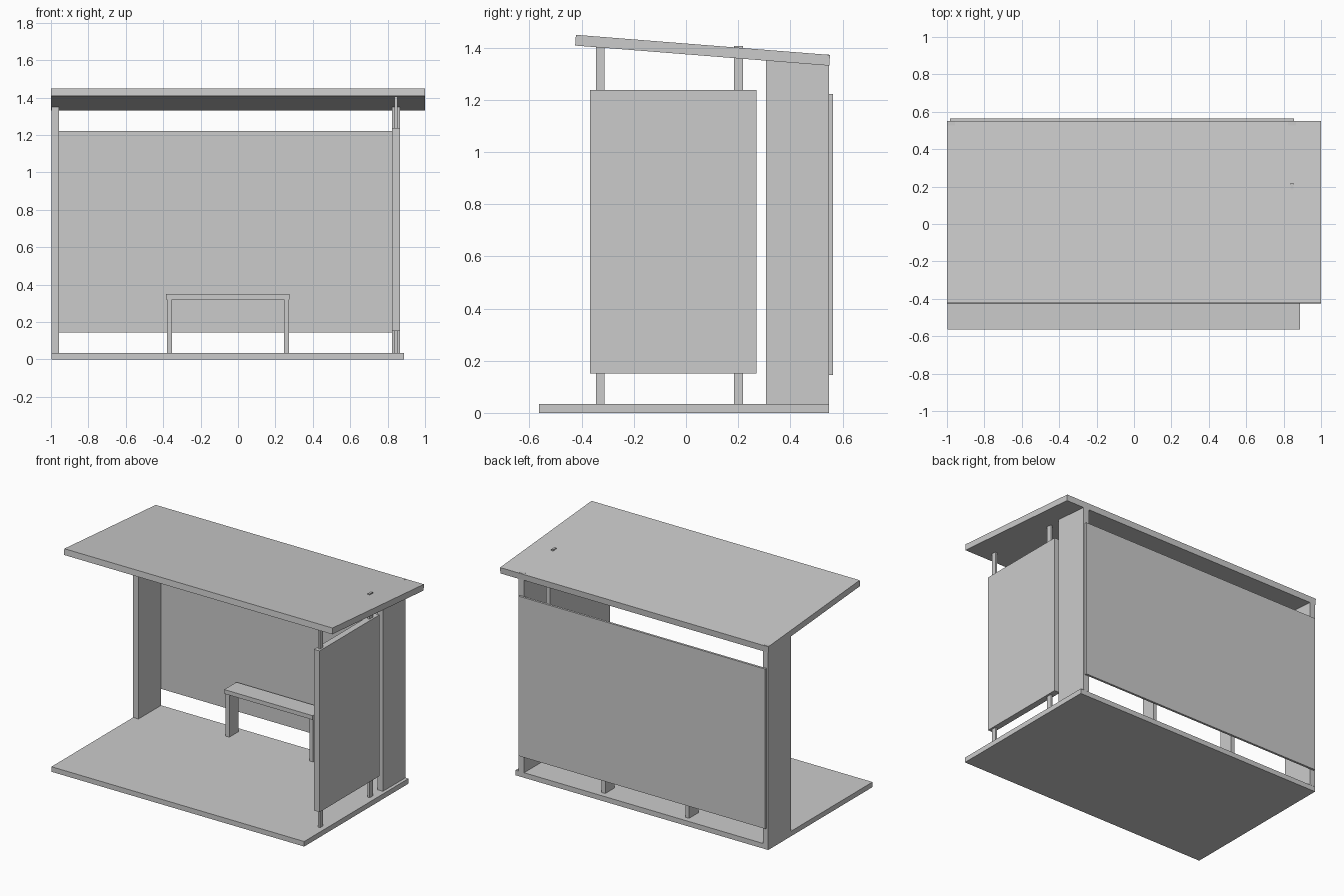
import bpy

if "Cube" in bpy.data.objects:
    bpy.data.objects.remove(bpy.data.objects["Cube"])


def prism(name, profile, x0, x1):
    """Extrude a (y, z) profile along x."""
    n = len(profile)
    verts = [(x, y, z) for x in (x0, x1) for y, z in profile]
    faces = [tuple(range(n))[::-1], tuple(range(n, 2 * n))]
    faces += [(i, (i + 1) % n, n + (i + 1) % n, n + i) for i in range(n)]
    mesh = bpy.data.meshes.new(name)
    mesh.from_pydata(verts, [], faces)
    obj = bpy.data.objects.new(name, mesh)
    bpy.context.collection.objects.link(obj)
    return obj


def box(name, x, y, z):
    """Box from (min, max) ranges."""
    return prism(name, [(y[0], z[0]), (y[1], z[0]), (y[1], z[1]), (y[0], z[1])], *x)


FLOOR = 0.034

# Floor slab and sloping roof
box("floor_slab", (-0.997, 0.888), (-0.563, 0.548), (0, FLOOR))
prism("roof", [(-0.425, 1.408), (0.549, 1.331), (0.552, 1.372), (-0.422, 1.449)], -1, 1)

# Side walls at the rear
for side, x in (("left", (-0.997, -0.957)), ("right", (0.824, 0.866))):
    box(side + "_side_wall", x, (0.307, 0.549), (FLOOR, 1.374))

# Rear panel
box("back_panel", (-0.985, 0.856), (0.548, 0.563), (0.145, 1.222))

# Side panel carried on two slim posts
box("side_panel", (0.823, 0.866), (-0.368, 0.271), (0.151, 1.238))
for where, y in (("front", (-0.345, -0.313)), ("rear", (0.184, 0.219))):
    box(where + "_panel_post", (0.838, 0.853), y, (FLOOR, 1.407))

# Bench
box("bench_seat", (-0.385, 0.275), (0.403, 0.533), (0.321, 0.349))
for side, x in (("left", (-0.380, -0.352)), ("right", (0.245, 0.273))):
    box(side + "_bench_leg", x, (0.41, 0.51), (FLOOR, 0.321))
